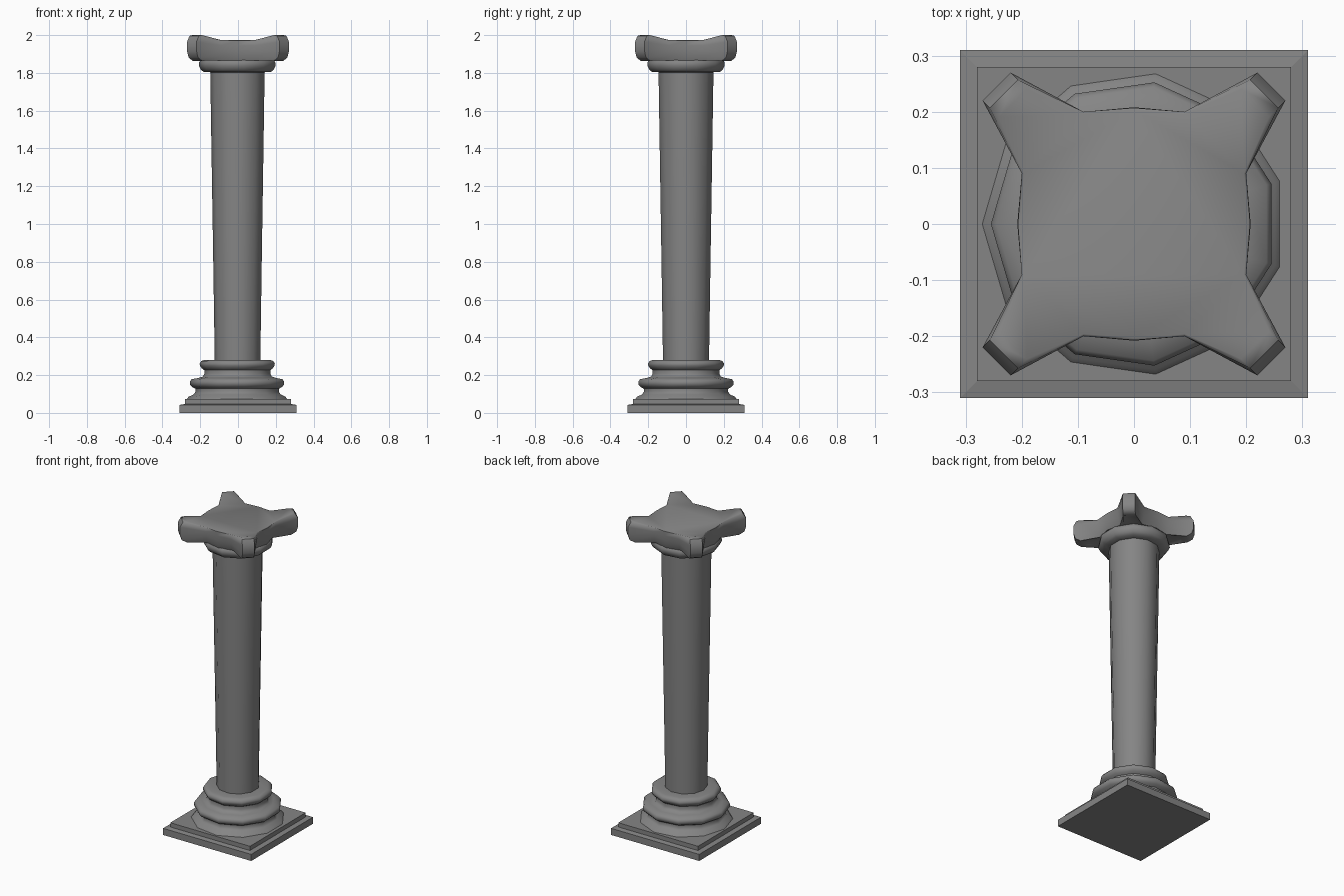
import bpy, math

if "Cube" in bpy.data.objects:
    bpy.data.objects.remove(bpy.data.objects["Cube"])

stone = bpy.data.materials.new("dark_stone")
stone.diffuse_color = (.234, .234, .234, 1)
stone.use_nodes = True
stone.node_tree.nodes["Principled BSDF"].inputs["Base Color"].default_value = stone.diffuse_color


def make(name, verts, faces, angle):
    me = bpy.data.meshes.new(name)
    me.from_pydata(verts, [], faces)
    me.validate()
    for p in me.polygons:
        p.use_smooth = True
    me.set_sharp_from_angle(angle=math.radians(angle))
    me.materials.append(stone)
    ob = bpy.data.objects.new(name, me)
    bpy.context.collection.objects.link(ob)
    return ob


def side_faces(levels, n):
    return [(k * n + i, k * n + (i + 1) % n, (k + 1) * n + (i + 1) % n, (k + 1) * n + i)
            for k in range(levels - 1) for i in range(n)]


def turned(name, profile, n, start, angle=50):
    """Capped stack of n-gon rings from (radius, z) points."""
    verts = [(r * math.cos(start + i * math.tau / n), r * math.sin(start + i * math.tau / n), z)
             for r, z in profile for i in range(n)]
    top = (len(profile) - 1) * n
    faces = side_faces(len(profile), n)
    faces += [tuple(reversed(range(n))), tuple(range(top, top + n))]
    return make(name, verts, faces, angle)


# stepped square plinth
q = math.sqrt(2)
turned("plinth", [(.31 * q, 0), (.31 * q, .042), (.28 * q, .047), (.28 * q, .074)],
       4, math.pi / 4, 10)

# eleven-sided moulded base
turned("base_mouldings", [
    (.272, .072), (.262, .085), (.235, .098), (.225, .112), (.226, .128), (.244, .138),
    (.254, .15), (.255, .165), (.246, .178), (.21, .185), (.187, .192), (.178, .207),
    (.178, .226), (.192, .236), (.202, .25), (.203, .262), (.194, .275), (.175, .281),
    (.12, .281)], 11, math.pi)

# shaft, widening upward
turned("shaft", [(.123, .27), (.131, .8), (.139, 1.3), (.147, 1.81)], 11, math.pi)

# collar under the capital
turned("collar", [(.14, 1.803), (.182, 1.805), (.197, 1.818), (.207, 1.838),
                  (.206, 1.855), (.198, 1.868), (.17, 1.89)], 11, math.pi)

# capital with four curled corner horns
# per level: tip distance, tip z, root offset, root z, side middle offset
levels = [(.265, 1.876, .155, 1.87, .18), (.305, 1.864, .18, 1.866, .2),
          (.335, 1.882, .188, 1.885, .206), (.346, 1.915, .195, 1.915, .208),
          (.346, 1.965, .2, 1.945, .208), (.328, 1.996, .2, 1.972, .207),
          (.305, 2.0, .196, 1.974, .203)]
verts = []
for d, tz, r, rz, m in levels:
    c = d / q
    corner = [(m, 0, rz), (r, .09, rz), (c + .025, c - .025, tz),
              (c - .025, c + .025, tz), (.09, r, rz)]
    for turn in range(4):
        for x, y, z in corner:
            for _ in range(turn):
                x, y = -y, x
            verts.append((x, y, z))
n = 20
faces = side_faces(len(levels), n)
for base, flip in ((0, True), ((len(levels) - 1) * n, False)):
    caps = [[base + 5 * t + j for j in (1, 2, 3, 4)] for t in range(4)]
    caps.append([base + 5 * t + j for t in range(4) for j in (0, 1, 4)])
    faces += [tuple(reversed(f)) if flip else tuple(f) for f in caps]
make("capital", verts, faces, 48)
